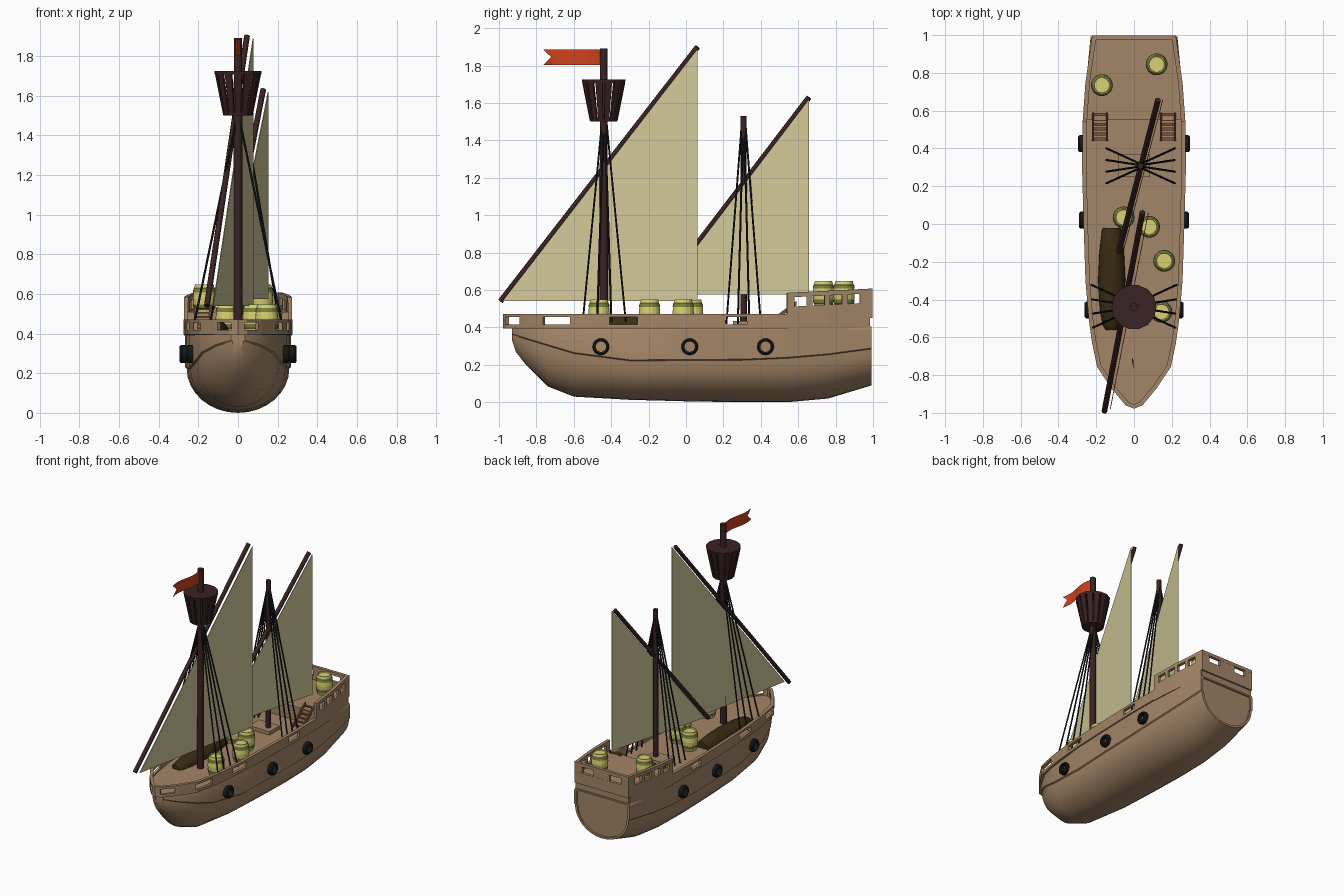
import bpy, math
from mathutils import Vector, Matrix

if "Cube" in bpy.data.objects:
    bpy.data.objects.remove(bpy.data.objects["Cube"])

def mat(name, *c):
    m = bpy.data.materials.new(name)
    m.diffuse_color = (*c, 1)
    m.use_nodes = True
    m.node_tree.nodes["Principled BSDF"].inputs["Base Color"].default_value = m.diffuse_color
    return m

WOOD = mat("hull brown", .37, .235, .135)
DARK = mat("dark mast wood", .042, .016, .016)
SAIL = mat("sail cream", .64, .58, .32)
RED = mat("flag red", .62, .055, .012)
BLACK = mat("iron black", .008, .009, .009)
ROPE = mat("rope charcoal", .012, .012, .016)
BOAT = mat("boat olive brown", .04, .025, .006)
STEP = mat("ladder brown", .2, .085, .04)
YELLOW = mat("barrel yellow", .68, .64, .17)
HOOP = mat("hoop olive", .2, .22, .04)

def mesh(name, verts, faces, *mats, smooth=None):
    me = bpy.data.meshes.new(name)
    me.from_pydata([tuple(v) for v in verts], [], faces)
    for m in mats:
        me.materials.append(m)
    ob = bpy.data.objects.new(name, me)
    bpy.context.collection.objects.link(ob)
    bpy.ops.object.select_all(action='DESELECT')
    ob.select_set(True)
    bpy.context.view_layer.objects.active = ob
    bpy.ops.object.mode_set(mode='EDIT')
    bpy.ops.mesh.select_all(action='SELECT')
    bpy.ops.mesh.normals_make_consistent(inside=False)
    bpy.ops.object.mode_set(mode='OBJECT')
    if smooth:
        bpy.ops.object.shade_smooth_by_angle(angle=math.radians(smooth))
    return ob

def loft(name, rings, *mats, closed=False, **kw):
    """Skin equal closed rings; cap the ends, or join last to first."""
    n, k = len(rings[0]), len(rings)
    f = [(i % k * n + j, i % k * n + (j + 1) % n, (i + 1) % k * n + (j + 1) % n, (i + 1) % k * n + j)
         for i in range(k if closed else k - 1) for j in range(n)]
    if not closed:
        f += [tuple(range(n)), tuple(range((k - 1) * n, k * n))]
    return mesh(name, [v for r in rings for v in r], f, *mats, **kw)

def circle(r, z, n):
    return [Vector((r * math.cos(2 * math.pi * j / n), r * math.sin(2 * math.pi * j / n), z)) for j in range(n)]

def lathe(name, prof, n, loc, *mats, rot=None, **kw):
    ob = loft(name, [circle(r, z, n) for r, z in prof], *mats, **kw)
    ob.matrix_world = Matrix.Translation(loc) @ (rot or Matrix())
    return ob

def rod(name, a, b, r, m, n=8, r2=None):
    a, b = Vector(a), Vector(b)
    rot = (b - a).to_track_quat('Z', 'Y').to_matrix().to_4x4()
    return lathe(name, [(r, 0), (r2 or r, (b - a).length)], n, a, m, rot=rot, smooth=50)

def box(name, x, y, z, m):
    return loft(name, [[(x[0], y[0], h), (x[1], y[0], h), (x[1], y[1], h), (x[0], y[1], h)] for h in z], m)

def interp(tab, y):
    for (a, p), (b, q) in zip(tab, tab[1:]):
        if y <= b:
            return p + (q - p) * max(0, (y - a)) / (b - a)
    return tab[-1][1]

# Half width of the rail outline by y, and hull tables
RAIL = [(-.978, 0), (-.96, .045), (-.87, .12), (-.757, .195), (-.63, .222), (-.5, .24), (-.3, .257),
        (0, .267), (.3, .275), (.54, .272), (.75, .257), (.995, .222)]
WALE = [(-.93, .36), (-.8, .32), (-.6, .26), (-.4, .22), (.4, .225), (.7, .245), (1, .285)]
STATIONS = [(-.93, .035, .33), (-.91, .06, .27), (-.86, .112, .205), (-.74, .182, .085), (-.6, .215, .03),
            (-.3, .248, .013), (0, .26, .005), (.3, .267, 0), (.54, .265, 0), (.76, .252, .02), (.992, .23, .09)]

# Hull with an overlapping upper strake
def section(y, w, k, s=1):
    zl = max(interp(WALE, y), k + .02)
    half = [(w * .97, .405), (w, .39), (w, zl + .006), (w - .008, zl)]
    half += [((w - .008) * math.cos(a), zl - (zl - k) * math.sin(a)) for a in [math.pi / 16 * i for i in range(1, 8)]]
    return [Vector((x, y, z)) for x, z in half] + [Vector((0, y, k))] + [Vector((-x, y, z)) for x, z in reversed(half)]

rings = [section(*s) for s in STATIONS]
mid = Vector((0, .992, .27))
inset = [mid + (v - mid) * .92 for v in rings[-1]]
rings += [inset, [v - Vector((0, .012, 0)) for v in inset]]
loft("hull", rings, WOOD, smooth=25)

# Rails: strips that follow the outline on both sides
def path(a, b):
    return [a] + [y for y, _ in RAIL if a + .001 < y < b - .001] + [b]

def strip(name, a, b, z0, z1, t=.02, k=0):
    pts = [Vector((interp(RAIL, y), y)) for y in path(a, b)]
    for s in (1, -1):
        secs = []
        for i, p in enumerate(pts):
            d = (pts[min(i + 1, len(pts) - 1)] - pts[max(i - 1, 0)]).normalized()
            q = p + Vector((-d.y, d.x)) * t
            if p.x < .001:
                q = Vector((0, p.y + t))
            dz = k * (p.y - .54)
            secs.append([(s * v.x, v.y, z + dz) for v, z in ((p, z0), (p, z1), (q, z1), (q, z0))])
        loft(name, secs, WOOD)

def railing(name, a, b, zs, gaps, k=0):
    strip(name + "_base", a, b, zs[0], zs[1], k=k)
    strip(name + "_cap", a, b, zs[2], zs[3], t=.023, k=k)
    edges = [a] + [e for g in gaps for e in g] + [b]
    for p, q in zip(edges[::2], edges[1::2]):
        strip(name + "_panel", p, q, zs[1], zs[2], k=k)

railing("bulwark", -.978, .56, (.395, .417, .455, .472),
        [(-.965, -.89), (-.765, -.62), (-.41, -.26), (.21, .33)])
railing("stern_rail", .54, .995, (.43, .51, .56, .585),
        [(.58, .645), (.675, .74), (.77, .835), (.865, .93)], k=.05)
strip("stern_skirt", .54, .982, .39, .45)

# Decks
def deck(name, a, b, z0, z1, inset):
    ys = path(a, b)
    line = [(max(interp(RAIL, y) - inset, 0.002), y) for y in ys]
    ring = line + [(-x, y) for x, y in reversed(line)]
    loft(name, [[(x, y, z) for x, y in ring] for z in (z0, z1)], WOOD)
deck("main_deck", -.97, .97, .394, .408, .006)
deck("stern_deck", .55, .985, .4, .508, .008)

# Stern wall with two windows
for z in ((.45, .535), (.582, .607)):
    box("stern_wall", (-.222, .222), (.975, .997), z, WOOD)
for x in ((-.222, -.16), (-.065, .065), (.16, .222)):
    box("stern_wall_post", x, (.976, .996), (.53, .584), WOOD)

# Gun port rings
for y in (-.455, .02, .425):
    w = interp([(s[0], s[1]) for s in STATIONS], y)
    for s in (1, -1):
        lathe("port_ring", [(.045, -.025), (.045, .022), (.038, .03), (.028, .03), (.028, -.025)], 16,
              (s * w, y, .297), BLACK, rot=Matrix.Rotation(s * math.pi / 2, 4, 'Y'), closed=True)

# Masts, hatch and shrouds
box("hatch", (-.085, .085), (.25, .37), (.4, .435), WOOD)
rod("main_mast", (0, -.44, .4), (0, -.44, 1.892), .024, DARK, 10, .021)
rod("rear_mast", (.035, .308, .4), (.035, .308, 1.53), .019, DARK, 10, .017)
def shrouds(x, y, top, half, spread, z):
    for s in (1, -1):
        for i in range(4):
            rod("shroud", (x + s * half, y + spread * (i / 1.5 - 1), z), (x, y + .01 * (i / 1.5 - 1), top), .0055, ROPE, 6)
shrouds(0, -.437, 1.52, .225, .115, .43)
shrouds(.035, .308, 1.49, .18, .092, .42)

# Crow's nest with slatted sides
lathe("nest_floor", [(.072, 1.5), (.074, 1.515)], 14, (0, -.44, 0), DARK)
lathe("nest_top", [(.117, 1.708), (.119, 1.725)], 14, (0, -.44, 0), DARK)
for i in range(14):
    m = Matrix.Translation((0, -.44, 0)) @ Matrix.Rotation(2 * math.pi * (i + .5) / 14, 4, 'Z')
    loft("nest_slat", [[m @ Vector((r + dx, dy * r * .17, z)) for dx, dy in ((0, -1), (0, 1), (-.01, 1), (-.01, -1))]
                       for r, z in ((.074, 1.503), (.116, 1.715))], DARK)

# Yards and lateen sails
def lateen(name, low, high, r, off):
    rod(name + "_yard", low, high, r, DARK)
    l, h = Vector(low) + Vector((off, .01, 0)), Vector(high) + Vector((off, 0, -.01))
    tri = [l, h, Vector((h.x, h.y, l.z))]
    t = Vector((.002, 0, 0))
    loft(name + "_sail", [[v - t for v in tri], [v + t for v in tri]], SAIL)
lateen("main", (-.157, -.992, .54), (.045, .062, 1.9), .015, .031)
lateen("rear", (-.08, -.148, .575), (.127, .657, 1.63), .015, .025)

# Swallow-tailed flag with a gentle wave
N = 10
secs = []
for i in range(N + 1):
    u = i / N
    x = .012 * math.sin(u * 6)
    secs.append([(x, -.45 - .315 * u, 1.802), (x, -.45 - .315 * u + .045 * max(0, u - .8) / .2, 1.845),
                 (x, -.45 - .315 * u, 1.887)])
verts = [v for s in secs for v in s]
faces = [(3 * i + j, 3 * i + j + 1, 3 * i + j + 4, 3 * i + j + 3) for i in range(N) for j in (0, 1)]
mesh("flag", verts, faces, RED, smooth=40)

# Upturned rowing boat
secs = []
for y, w, h in ((-.56, .03, .03), (-.535, .046, .045), (-.45, .062, .058), (-.3, .073, .066), (-.15, .066, .066), (-.03, .052, .058), (-.02, .045, .05)):
    cx = -.118 if y > -.4 else -.118 + (y + .4) * .02
    secs.append([(cx + w * math.cos(a), y, .405 + h * math.sin(a)) for a in [math.pi * j / 10 for j in range(11)]])
loft("rowing_boat", secs, BOAT, smooth=40)

# Barrels with hoops
PROF = [(.04, .132), (.042, .14), (.047, .14), (.0515, .122), (.0545, .12), (.058, .1), (.055, .1), (.058, .07),
        (.055, .04), (.058, .04), (.0545, .02), (.0515, .018), (.046, 0)]
def barrel(x, y, z):
    ob = lathe("barrel", PROF, 18, (x, y, z), YELLOW, HOOP)
    for p in ob.data.polygons:
        zc = p.center.z
        if abs(p.normal.z) < .9 and (.105 < zc < .12 or .02 < zc < .035):
            p.material_index = 1
for x, y in ((-.055, .035), (.08, -.015), (.16, -.195), (.145, -.465)):
    barrel(x, y, .408)
for x, y in ((-.17, .735), (.12, .845)):
    barrel(x, y, .518 - .01)

# Ladders up to the stern deck
for s in (1, -1):
    for dx in (-.038, .038):
        x = s * .18 + dx
        loft("ladder_side", [[(x + e, y, z + d) for e, d in ((-.005, -.012), (.005, -.012), (.005, .012), (-.005, .012))]
                             for y, z in ((.44, .42), (.59, .53))], STEP)
    for i in range(6):
        y, z = .45 + .026 * i, .427 + .019 * i
        box("ladder_step", (s * .18 - .038, s * .18 + .038), (y - .008, y + .008), (z - .004, z + .004), STEP)
